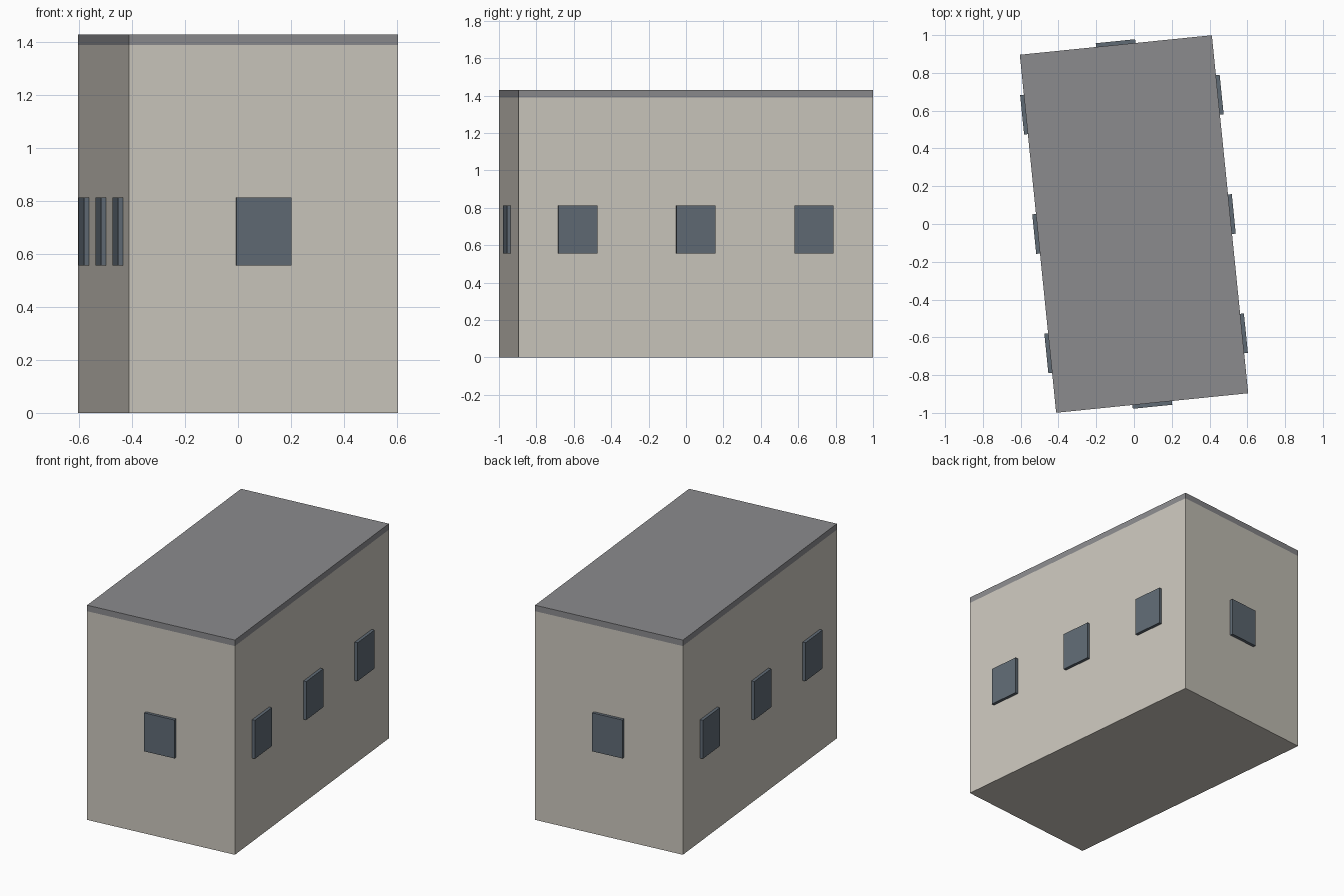
import bpy
from math import radians
from mathutils import Matrix

cube = bpy.data.objects.get("Cube")
if cube:
    bpy.data.objects.remove(cube, do_unlink=True)

WIDTH, LENGTH = 1.022, 1.905
EAVES, TOP = 1.39, 1.43
PANE, PANE_LOW, PANE_HIGH, PROUD = 0.21, 0.557, 0.813, 0.02
TURN = Matrix.Rotation(radians(5.8), 4, "Z")


def material(name, rgb):
    mat = bpy.data.materials.new(name)
    mat.use_nodes = True
    mat.diffuse_color = (*rgb, 1)
    mat.node_tree.nodes["Principled BSDF"].inputs["Base Color"].default_value = (*rgb, 1)
    return mat


def box(name, x, y, size_x, size_y, low, high, mat):
    """Box given in the building's own axes, then turned with the building."""
    bpy.ops.mesh.primitive_cube_add(size=1)
    obj = bpy.context.object
    obj.name = name
    place = Matrix.Translation((x, y, (low + high) / 2))
    scale = Matrix.Diagonal((size_x, size_y, high - low, 1))
    obj.data.transform(place @ scale)
    obj.matrix_world = TURN
    obj.data.materials.append(mat)
    return obj


wall = material("warm grey wall", (0.60, 0.57, 0.51))
roof = material("grey roof", (0.26, 0.26, 0.27))
glass = material("blue grey glass", (0.118, 0.147, 0.178))

# Main block and flat roof slab
box("walls", 0, 0, WIDTH, LENGTH, 0, EAVES, wall)
box("roof_slab", 0, 0, WIDTH, LENGTH, EAVES, TOP, roof)

# One window on each end, three along each side
for side, end, sign in (("left", "back", 1), ("right", "front", -1)):
    box(f"{end}_window", 0, sign * (LENGTH + PROUD) / 2,
        PANE, PROUD, PANE_LOW, PANE_HIGH, glass)
    for i in range(3):
        box(f"{side}_window_{i + 1}", sign * (WIDTH + PROUD) / 2, (i - 1) * LENGTH / 3,
            PROUD, PANE, PANE_LOW, PANE_HIGH, glass)
